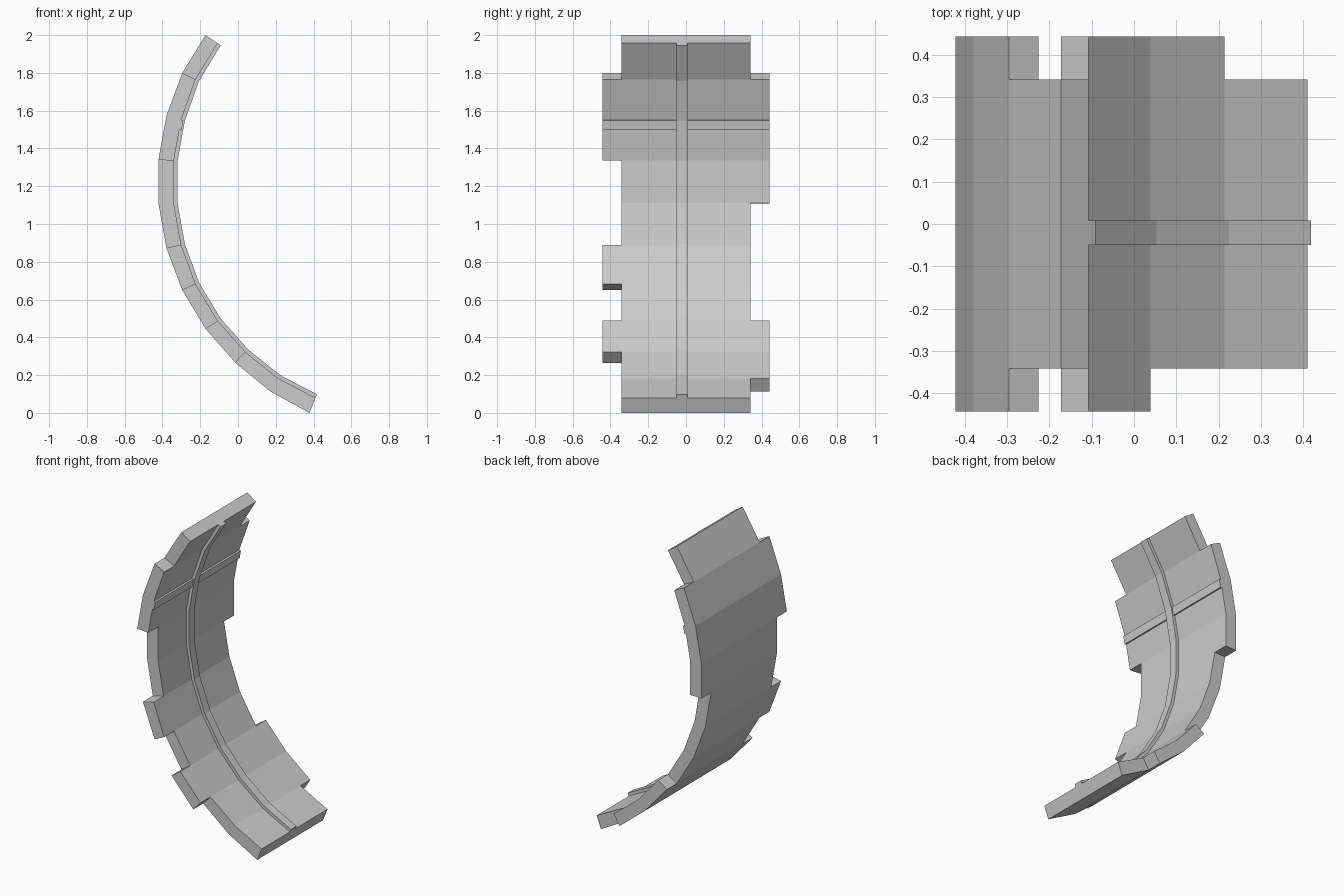
import bpy, bmesh
from mathutils import Vector

if "Cube" in bpy.data.objects:
    bpy.data.objects.remove(bpy.data.objects["Cube"])

# Curved cross-section: outer (convex) and inner polylines, top to bottom
OUTER = [(-.172, 2.0), (-.295, 1.80), (-.379, 1.573), (-.421, 1.34), (-.421, 1.108),
         (-.379, .873), (-.295, .650), (-.172, .445), (-.014, .265), (.172, .113), (.378, 0)]
INNER = [(-.108, 1.957), (-.225, 1.765), (-.301, 1.551), (-.340, 1.335), (-.340, 1.11),
         (-.301, .89), (-.225, .682), (-.108, .488), (.039, .322), (.214, .182), (.410, .08)]
OUTER = [Vector(p) for p in OUTER]
INNER = [Vector(p) for p in INNER]
N = len(OUTER) - 1


def shell(name, outer, inner, ys, filled):
    """Extrude the strip between two polylines, keeping only filled (segment, column) cells."""
    bm = bmesh.new()
    cache = {}

    def v(side, i, j):
        key = (side, i, j)
        if key not in cache:
            p = (outer, inner)[side][i]
            cache[key] = bm.verts.new((p.x, ys[j], p.y))
        return cache[key]

    for i, j in filled:
        for s in (0, 1):
            bm.faces.new([v(s, i, j), v(s, i + 1, j), v(s, i + 1, j + 1), v(s, i, j + 1)])
        for di, k in ((-1, i), (1, i + 1)):
            if (i + di, j) not in filled:
                bm.faces.new([v(0, k, j), v(0, k, j + 1), v(1, k, j + 1), v(1, k, j)])
        for dj, k in ((-1, j), (1, j + 1)):
            if (i, j + dj) not in filled:
                bm.faces.new([v(0, i, k), v(0, i + 1, k), v(1, i + 1, k), v(1, i, k)])
    bmesh.ops.recalc_face_normals(bm, faces=bm.faces)
    mesh = bpy.data.meshes.new(name)
    bm.to_mesh(mesh)
    bm.free()
    ob = bpy.data.objects.new(name, mesh)
    bpy.context.collection.objects.link(ob)
    return ob


# Curved plate with interlocking side tabs
left_tabs = (1, 2, 5, 7)
right_tabs = (1, 2, 3, 7, 8)
cells = {(i, 1) for i in range(N)} | {(i, 0) for i in left_tabs} | {(i, 2) for i in right_tabs}
shell("curved_plate", OUTER, INNER, [-.443, -.341, .341, .443], cells)

# Long raised rib following the inner face
raised = [p + (p - q).normalized() * .02 for p, q in zip(INNER, OUTER)]
sunk = [p - (p - q).normalized() * .005 for p, q in zip(INNER, OUTER)]
shell("long_rib", sunk, raised, [-.049, .008], {(i, 0) for i in range(N)})

# Cross rib, split either side of the long rib
a = INNER[2]
b = INNER[2].lerp(INNER[3], .24)
d = (INNER[3] - INNER[2]).normalized()
n = Vector((-d.y, d.x))
for name, y0, y1 in (("cross_rib_left", -.443, -.049), ("cross_rib_right", .008, .443)):
    shell(name, [a - n * .005, b - n * .005], [a + n * .012, b + n * .012], [y0, y1], {(0, 0)})
